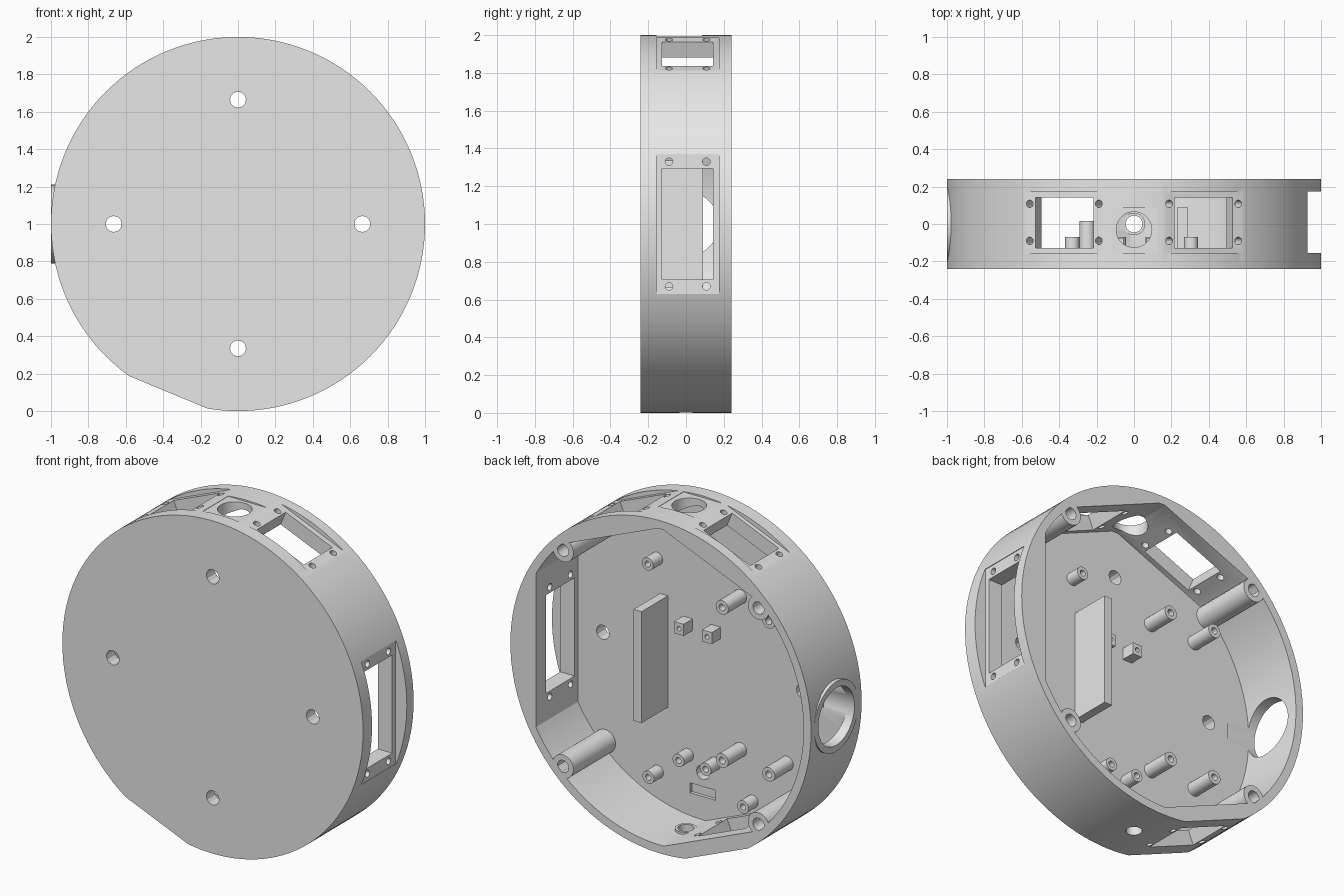
import bpy, bmesh, math
from mathutils import Matrix, Vector

cube = bpy.data.objects.get("Cube")
if cube:
    bpy.data.objects.remove(cube, do_unlink=True)

grey = bpy.data.materials.new("light grey")
grey.use_nodes = True
grey.diffuse_color = (0.8, 0.8, 0.8, 1)
grey.node_tree.nodes["Principled BSDF"].inputs["Base Color"].default_value = (0.8, 0.8, 0.8, 1)

CENTRE = Matrix.Translation((0, 0, 1))
FLOOR = -0.16


def frame(deg):
    """Frame at the disc centre: local x points outward, z runs along the rim."""
    return CENTRE @ Matrix.Rotation(-math.radians(deg), 4, 'Y')


def finish(name, bm, matrix):
    bmesh.ops.transform(bm, matrix=matrix, verts=bm.verts)
    bmesh.ops.recalc_face_normals(bm, faces=bm.faces)
    mesh = bpy.data.meshes.new(name)
    bm.to_mesh(mesh)
    bm.free()
    mesh.materials.append(grey)
    ob = bpy.data.objects.new(name, mesh)
    bpy.context.collection.objects.link(ob)
    return ob


def box(name, lo, hi, matrix=CENTRE):
    lo, hi = Vector(lo), Vector(hi)
    bm = bmesh.new()
    bmesh.ops.create_cube(bm, size=1)
    for v in bm.verts:
        v.co = (lo + hi) / 2 + v.co * (hi - lo)
    return finish(name, bm, matrix)


def rod(name, a, b, r, matrix=CENTRE, sides=24):
    """Solid cylinder from point a to point b."""
    a, b = Vector(a), Vector(b)
    bm = bmesh.new()
    bmesh.ops.create_cone(bm, cap_ends=True, segments=sides, radius1=r, radius2=r,
                          depth=(b - a).length)
    turn = (b - a).to_track_quat('Z', 'Y').to_matrix().to_4x4()
    return finish(name, bm, matrix @ Matrix.Translation((a + b) / 2) @ turn)


def tube(name, x, z, top, outer, inner):
    """Blind-holed standoff rising from the floor."""
    base = FLOOR - 0.02
    profile = [(0, base), (outer, base), (outer, top), (inner, top),
               (inner, FLOOR + 0.01), (0, FLOOR + 0.01)]
    bm = bmesh.new()
    verts = [bm.verts.new((r, y, 0)) for r, y in profile]
    edges = [bm.edges.new(pair) for pair in zip(verts, verts[1:])]
    bmesh.ops.spin(bm, geom=verts + edges, cent=(0, 0, 0), axis=(0, 1, 0),
                   angle=math.tau, steps=24)
    bmesh.ops.remove_doubles(bm, verts=bm.verts, dist=0.0005)
    return finish(name, bm, CENTRE @ Matrix.Translation((x, 0, z)))


def combine(ob, other, operation='DIFFERENCE'):
    other.hide_render = True
    mod = ob.modifiers.new("combine", 'BOOLEAN')
    mod.operation, mod.solver, mod.object = operation, 'EXACT', other
    bpy.context.view_layer.objects.active = ob
    bpy.ops.object.modifier_apply(modifier=mod.name)
    bpy.data.objects.remove(other, do_unlink=True)


# Round shell, hollowed out from the back with flats behind each panel
housing = rod("housing", (0, -0.24, 0), (0, 0.24, 0), 1, sides=128)
cavity = rod("cavity", (0, FLOOR, 0), (0, 0.4, 0), 0.95, sides=128)
panels = [(0, 0.925, 0.83, 0.37, 0.295, 0.33)]
panels += [(deg, 0.974, 0.885, 0.228, 0.168, 0.2) for deg in (67.5, 112.5, 247.5)]
for deg, face, back, *_ in panels:
    combine(cavity, box("flat", (back, -1, -0.8), (1.2, 1, 0.8), frame(deg)))
combine(housing, cavity)

# Round side port boss and raised ring at the bottom cable hole
combine(housing, rod("port_boss", (0.955, 0, 0), (1, 0, 0), 0.21, frame(180), 64), 'UNION')
combine(housing, rod("ring", (0.937, 0, 0), (0.975, 0, 0), 0.06, frame(270), 32), 'UNION')

# Recessed panels with a window and four screw holes
for deg, face, back, half, window, screw in panels:
    m = frame(deg)
    lo, hi = (-0.4, 0.4) if deg > 180 else (-0.155, 0.175)
    combine(housing, box("recess", (face, lo, -half - 0.01 * (deg > 180)),
                         (1.2, hi, half + 0.01 * (deg > 180)), m))
    combine(housing, box("window", (0.75, -0.128, -window), (1.2, 0.143, window), m))
    for y in (-0.09, 0.108):
        for z in (-screw, screw):
            combine(housing, rod("screw", (0.75, y, z), (1.2, y, z), 0.02, m, 16))

# Flat pad and round opening on top, bottom cable hole, side port
combine(housing, box("pad", (0.99, -0.155, -0.125), (1.2, 0.085, 0.125), frame(90)))
combine(housing, rod("top_hole", (0.8, -0.03, 0), (1.2, -0.03, 0), 0.095, frame(90), 48))
combine(housing, rod("cable_hole", (0.8, 0, 0), (1.2, 0, 0), 0.045, frame(270)))
combine(housing, rod("port_hole", (0.8, 0, 0), (1.2, 0, 0), 0.172, frame(180), 64))

# Mounting holes through the front plate and a shallow slot in the floor
for x, z in ((0, 0.665), (0, -0.665), (0.665, 0), (-0.665, 0)):
    combine(housing, rod("mount", (x, -0.5, z), (x, 0, z), 0.043, sides=12))
combine(housing, box("slot", (-0.085, FLOOR - 0.02, -0.81), (0.085, 0, -0.75)))

parts = [housing]

# Corner posts for the back cover
for x in (-0.65, 0.65):
    for z in (-0.65, 0.65):
        parts.append(tube("cover_post", x, z, 0.24, 0.07, 0.037))

# Tall and short standoffs
for x in (-0.25, -0.56):
    for z in (-0.46, 0.46):
        parts.append(tube("tall_standoff", x, z, 0.015, 0.042, 0.02))
for x, z in ((0.305, 0.54), (0.1, -0.585), (-0.08, -0.59), (0.3, -0.74), (-0.33, -0.75)):
    parts.append(tube("short_standoff", x, z, -0.07, 0.038, 0.018))

# Upright divider and two small drilled blocks
parts.append(box("divider", (0.232, FLOOR - 0.02, -0.335), (0.285, 0.09, 0.335)))
for x in (-0.087, 0.1):
    block = box("drilled_block", (x - 0.032, FLOOR - 0.02, 0.17), (x + 0.032, -0.075, 0.24))
    combine(block, rod("drill", (x, -0.13, 0.205), (x, 0, 0.205), 0.014, sides=16))
    parts.append(block)

bpy.ops.object.select_all(action='DESELECT')
for ob in parts:
    ob.select_set(True)
bpy.context.view_layer.objects.active = housing
bpy.ops.object.shade_smooth_by_angle(angle=math.radians(29))
